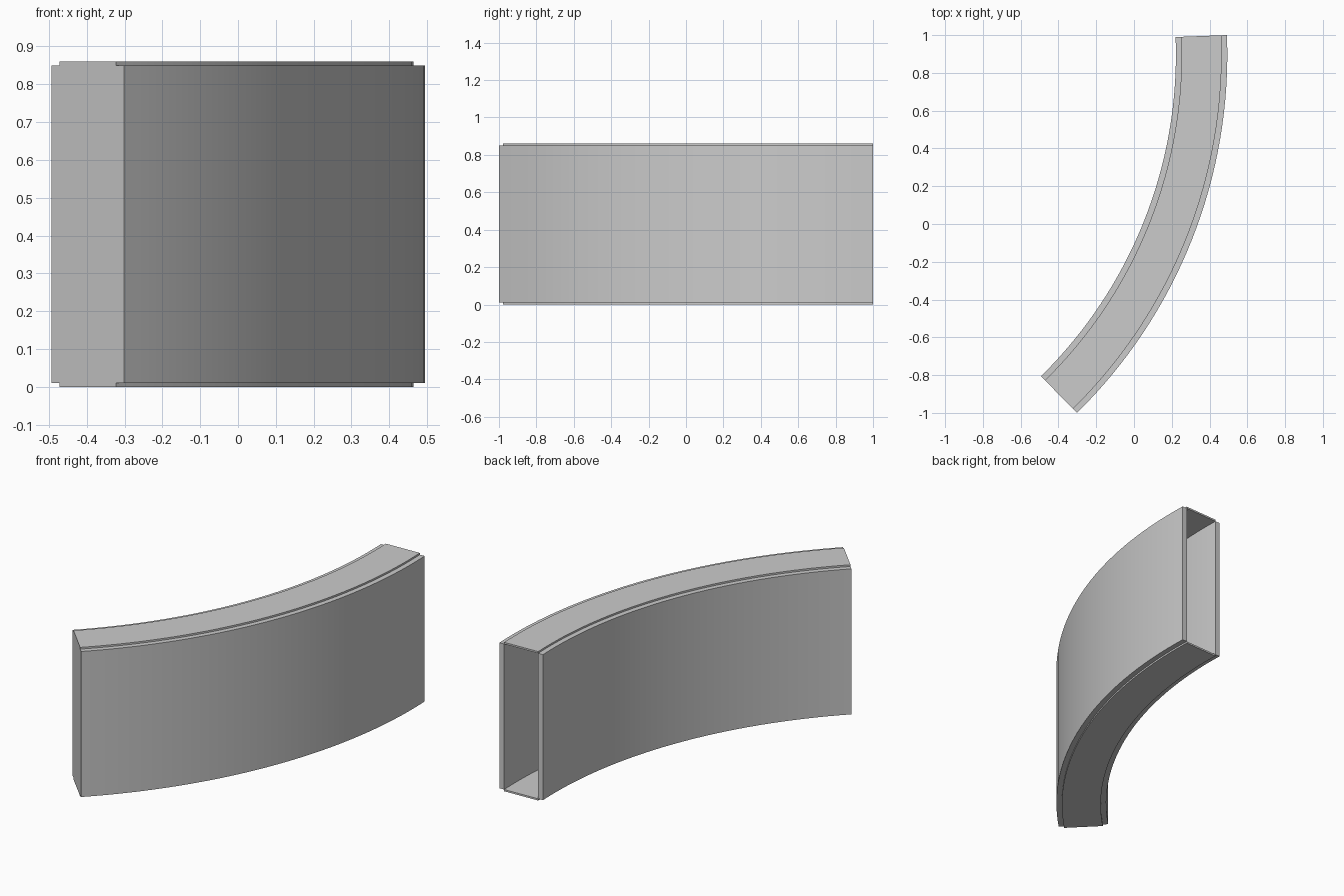
import bpy, bmesh
from math import cos, sin, radians

if "Cube" in bpy.data.objects:
    bpy.data.objects.remove(bpy.data.objects["Cube"])

CX, CY = -2.167, 0.898          # centre of the arc in plan
R_IN, R_OUT = 2.389, 2.661      # faces of the curved wall
LIP, STEP, TOP = 0.03, 0.01, 0.86
A0, A1 = -45.5, 2.2             # start and end of the arc in degrees


def sweep(name, r0, r1, z0, z1, a0=A0, a1=A1, segments=32):
    """Sweep a rectangular section around the arc as a closed solid."""
    bm = bmesh.new()
    rings = []
    for i in range(segments + 1):
        a = radians(a0 + (a1 - a0) * i / segments)
        rings.append([bm.verts.new((CX + r * cos(a), CY + r * sin(a), z))
                      for r, z in ((r0, z0), (r1, z0), (r1, z1), (r0, z1))])
    for p, q in zip(rings, rings[1:]):
        for j in range(4):
            k = (j + 1) % 4
            bm.faces.new((p[j], p[k], q[k], q[j]))
    bm.faces.new(rings[0])
    bm.faces.new(rings[-1])
    bmesh.ops.recalc_face_normals(bm, faces=bm.faces)
    mesh = bpy.data.meshes.new(name)
    bm.to_mesh(mesh)
    bm.free()
    obj = bpy.data.objects.new(name, mesh)
    bpy.context.collection.objects.link(obj)
    bpy.ops.object.select_all(action='DESELECT')
    obj.select_set(True)
    bpy.context.view_layer.objects.active = obj
    bpy.ops.object.shade_smooth_by_angle(angle=radians(30))
    return obj


# Curved side panels
sweep("inner_panel", R_IN, R_IN + LIP, STEP, TOP - STEP)
sweep("outer_panel", R_OUT - LIP, R_OUT, STEP, TOP - STEP)

# Raised strips closing the top and the bottom
sweep("top_strip", R_IN + LIP, R_OUT - LIP, TOP - STEP, TOP)
sweep("bottom_strip", R_IN + LIP, R_OUT - LIP, 0, STEP)

# Plate closing the front end; the back end stays open
sweep("end_plate", R_IN + LIP, R_OUT - LIP, STEP, TOP - STEP, A0, A0 + 0.2, 1)
